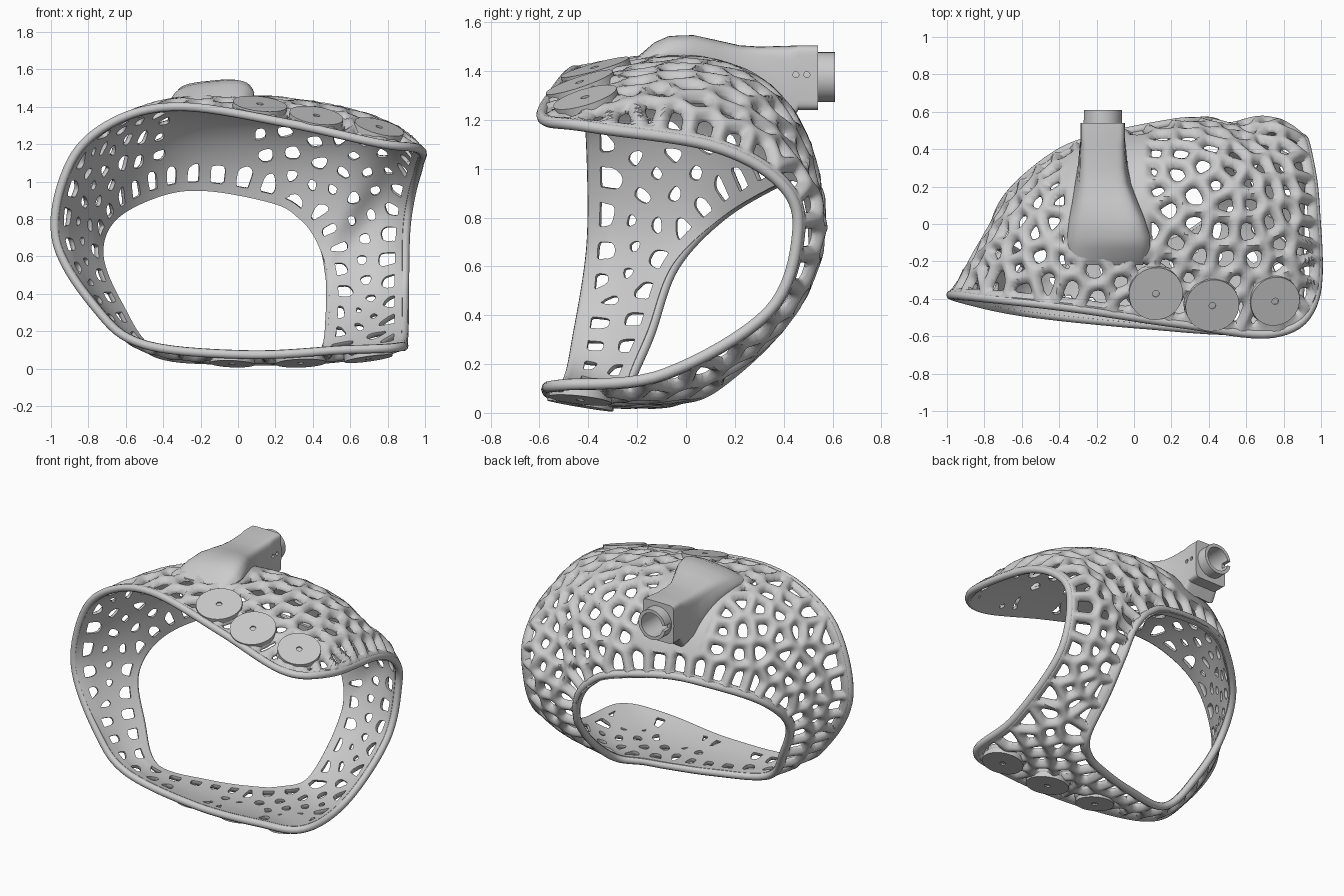
import bpy, bmesh, math, random
from mathutils import Vector, kdtree

if "Cube" in bpy.data.objects:
    bpy.data.objects.remove(bpy.data.objects["Cube"])

random.seed(4)

# Loops of the shell: front rim, middle, back opening
FRONT = [(-.5, -.48, .14), (-.75, -.44, .33), (-.965, -.39, .7), (-.885, -.39, 1.1), (-.65, -.41, 1.315),
         (-.3, -.45, 1.39), (.25, -.53, 1.305), (.75, -.58, 1.195), (.96, -.4, 1.165), (.96, .1, 1.09),
         (.92, .38, .94), (.89, .45, .74), (.885, .33, .42), (.88, -.1, .165), (.85, -.5, .125),
         (.55, -.565, .11), (.05, -.535, .085)]
MIDDLE = [(-.5, -.37, .11), (-.71, -.3, .32), (-.86, -.22, .67), (-.77, -.1, 1.02), (-.55, .08, 1.25),
          (-.25, .16, 1.375), (.22, .22, 1.39), (.57, .23, 1.325), (.73, .27, 1.215), (.75, .41, 1.06),
          (.72, .53, .88), (.7, .54, .69), (.7, .39, .37), (.68, -.01, .1), (.6, -.27, .07),
          (.38, -.33, .055), (-.03, -.355, .055)]
BACK = [(-.45, -.24, .1), (-.62, -.15, .33), (-.73, -.05, .6), (-.66, .15, .8), (-.4, .37, .93),
        (-.15, .46, .95), (.2, .53, .88), (.33, .54, .8), (.4, .54, .72), (.445, .52, .63),
        (.47, .49, .55), (.485, .44, .45), (.485, .3, .28), (.455, .1, .11), (.33, -.02, .07),
        (.19, -.08, .055), (-.1, -.165, .055)]
STEPS, NU = 25, 60
BAR, BUMP, INNER = .033, .03, .014


def closed_spline(pts):
    pts = [Vector(p) for p in pts]
    n, out = len(pts), []
    for i in range(n):
        a, b, c, d = (pts[(i + k) % n] for k in (-1, 0, 1, 2))
        for s in range(STEPS):
            t = s / STEPS
            out.append(.5 * (2 * b + (c - a) * t + (2 * a - 5 * b + 4 * c - d) * t * t
                             + (3 * b - a - 3 * c + d) * t ** 3))
    return out


def make_tree(pts):
    tree = kdtree.KDTree(len(pts))
    for i, p in enumerate(pts):
        tree.insert(p, i)
    tree.balance()
    return tree


def finish(name, bm, angle=40):
    me = bpy.data.meshes.new(name)
    bm.to_mesh(me)
    bm.free()
    ob = bpy.data.objects.new(name, me)
    bpy.context.collection.objects.link(ob)
    bpy.ops.object.select_all(action='DESELECT')
    ob.select_set(True)
    bpy.context.view_layer.objects.active = ob
    bpy.ops.object.shade_smooth_by_angle(angle=math.radians(angle))
    return ob


# Base surface grid lofted through the three loops, then evened out between the rims
cols = list(zip(closed_spline(FRONT), closed_spline(MIDDLE), closed_spline(BACK)))
NT, W = len(cols), NU + 1
P = []
for f, m, b in cols:
    for j in range(W):
        u = j / NU
        P.append(f * ((1 - u) * (1 - 2 * u)) + m * (4 * u * (1 - u)) + b * (u * (2 * u - 1)))
soft = [min(.5, 3 * (j / NU) * (1 - j / NU)) for j in range(W)]
for _ in range(70):
    P = [p.lerp((P[k - W] + P[(k + W) % (NT * W)]) / 2, soft[k % W]) for k, p in enumerate(P)]
N = []
for i in range(NT):
    for j in range(W):
        dt = P[(i + 1) % NT * W + j] - P[(i - 1) % NT * W + j]
        du = P[i * W + min(j + 1, NU)] - P[i * W + max(j - 1, 0)]
        N.append(dt.cross(du).normalized())
surface = make_tree(P)
border = make_tree([P[i * W + j] for i in range(NT) for j in (0, NU)])
edge_dist = [border.find(p)[2] for p in P]

# Evenly spread cell centres: farthest points, then relaxed
inside = [p for p, d in zip(P, edge_dist) if d > .05][::2]
seeds = [random.choice(inside)]
near = [9.0] * len(inside)
while True:
    s = seeds[-1]
    near = [min(d, (p - s).length_squared) for d, p in zip(near, inside)]
    far = max(near)
    if far < .106 ** 2:
        break
    seeds.append(inside[near.index(far)])
for _ in range(10):
    tree = make_tree(seeds)
    acc = [[Vector(), 0] for _ in seeds]
    for p in inside:
        k = tree.find(p)[1]
        acc[k][0] += p
        acc[k][1] += 1
    seeds = [surface.find(a / n)[0] if n else s for (a, n), s in zip(acc, seeds)]
cells = make_tree(seeds)

# Pad positions, snapped to the surface: x, y, z, radius
pads = []
for x, y, z, r in [(.12, -.38, 1.4, .145), (.43, -.43, 1.36, .145), (.76, -.42, 1.28, .135),
                   (.70, -.43, .07, .13), (.34, -.43, .06, .135), (-.03, -.41, .06, .12)]:
    co, k, _ = surface.find((x, y, z))
    pads.append((co, N[k], r))


def bar_distance(p, d):
    hits = cells.find_n(p, 6)
    s0, _, d0 = hits[0]
    total = sum(math.exp(-110 * (dk * dk - d0 * d0) / (2 * (sk - s0).length + 1e-6)) for sk, _, dk in hits[1:])
    g = min(-math.log(total + 1e-30) / 110, abs(d - .015))
    if p.z > 1.1:  # solid under the mount
        g = min(g, max(-.34 - p.x, p.x - .06, -.18 - p.y, p.y - .44))
    return max(0, min([g] + [(p - c).length - r * .8 for c, _, r in pads]))


G = [bar_distance(p, d) for p, d in zip(P, edge_dist)]

# Lattice shell: clip the holes, raise the bars outside, keep the inside smooth
bm = bmesh.new()
pairs, cuts = {}, {}


def shell_pair(p, n, g):
    h = BUMP * max(0, 1 - (g / BAR) ** 2)
    return bm.verts.new(p + n * h), bm.verts.new(p - n * INNER)


def grid_vert(i):
    if i not in pairs:
        pairs[i] = shell_pair(P[i], N[i], G[i])
    return pairs[i]


def cut_vert(a, b):
    key = (min(a, b), max(a, b))
    if key not in cuts:
        a, b = key
        t = min(.93, max(.07, (BAR - G[a]) / (G[b] - G[a])))
        cuts[key] = shell_pair(P[a].lerp(P[b], t), N[a].lerp(N[b], t), BAR)
    return cuts[key]


outer = []
for i in range(NT):
    k = (i + 1) % NT
    for j in range(NU):
        q = [i * W + j, k * W + j, k * W + j + 1, i * W + j + 1]
        if (P[q[0]] - P[q[2]]).length > (P[q[1]] - P[q[3]]).length:
            q = q[1:] + q[:1]
        for tri in (q[:3], [q[0], q[2], q[3]]):
            poly = []
            for a, b in zip(tri, tri[1:] + tri[:1]):
                if G[a] <= BAR:
                    poly.append(grid_vert(a))
                if (G[a] <= BAR) != (G[b] <= BAR):
                    poly.append(cut_vert(a, b))
            if len(poly) > 2:
                bm.faces.new([v[0] for v in poly])
                bm.faces.new([v[1] for v in reversed(poly)])
                outer.append(poly)
directed = {(a[0], b[0]): (a, b) for poly in outer for a, b in zip(poly, poly[1:] + poly[:1])}
for (a0, b0), (a, b) in directed.items():
    if (b0, a0) not in directed:
        bm.faces.new((b[0], a[0], a[1], b[1]))
finish("lattice_shell", bm, 50)

# Rounded rims along both openings
for name, j in (("front_rim", 0), ("back_rim", NU - 1)):
    cu = bpy.data.curves.new(name, 'CURVE')
    cu.dimensions, cu.bevel_depth, cu.bevel_resolution = '3D', .024, 3
    sp = cu.splines.new('POLY')
    ids = range(j, NT * W, 3 * W)
    sp.points.add(len(ids) - 1)
    sp.use_cyclic_u = True
    for pt, i in zip(sp.points, ids):
        pt.co = (*(P[i] + N[i] * .011), 1)
    bpy.context.collection.objects.link(bpy.data.objects.new(name, cu))


# Round parts: ring with a centre hole, lying along a direction
def ring(name, base, axis, r_in, r_out, height, n=40):
    bm = bmesh.new()
    rot = Vector(axis).to_track_quat('Z', 'Y').to_matrix()
    profile = [(r_in, 0), (r_out, 0), (r_out, height), (r_in, height)]
    rows = [[bm.verts.new(Vector(base) + rot @ Vector((r * math.cos(a), r * math.sin(a), z)))
             for r, z in profile] for a in (2 * math.pi * k / n for k in range(n))]
    for k in range(n):
        c, d = rows[k], rows[(k + 1) % n]
        for s in range(4):
            bm.faces.new((c[s], d[s], d[(s + 1) % 4], c[(s + 1) % 4]))
    bmesh.ops.recalc_face_normals(bm, faces=bm.faces)
    return finish(name, bm, 30)


for k, (co, n, r) in enumerate(pads):
    ring(f"round_pad_{k + 1}", co + n * .002, n, .018, r, .036)

# Mount: y, centre x, top half width, bottom half width, high z, squareness, tilt; skirt follows the shell
sections = [(.54, -.167, .118, .118, 1.505, 9, 0), (.46, -.167, .118, .118, 1.505, 9, 0),
            (.42, -.167, .118, .125, 1.503, 7, 0), (.3, -.167, .118, .14, 1.5, 6, 0),
            (.22, -.165, .12, .16, 1.505, 5, 0), (.12, -.155, .14, .19, 1.525, 4, .05),
            (.03, -.145, .165, .22, 1.54, 3.5, .1), (-.07, -.135, .175, .25, 1.535, 3, .12),
            (-.13, -.135, .165, .25, 1.51, 3, .1), (-.22, -.135, .14, .21, 1.44, 2.5, 0)]
flat = make_tree([Vector((p.x, p.y, 0)) if p.z > 1.17 else Vector((9, 9, 9)) for p in P])
bm = bmesh.new()
rows = []
for y, xc, wt, wb, z1, e, tilt in sections:
    row = []
    for k in range(32):
        c, s = math.cos(k * math.pi / 16), math.sin(k * math.pi / 16)
        sx, sz = (math.copysign(abs(v) ** (2 / e), v) for v in (c, s))
        x = xc + sx * (wb + (wt - wb) * (sz + 1) / 2)
        z0 = 1.24 if y > .43 else P[flat.find((x, y, 0))[1]].z
        row.append(bm.verts.new((x, y, z0 + (z1 + tilt * (x - xc) - z0) * (sz + 1) / 2)))
    rows.append(row)
for a, b in zip(rows, rows[1:]):
    for k in range(32):
        bm.faces.new((a[k], a[k - 1], b[k - 1], b[k]))
bm.faces.new(rows[0])
bm.faces.new(rows[-1])
bmesh.ops.recalc_face_normals(bm, faces=bm.faces)
mount = finish("mount_block", bm, 35)
sleeve = ring("mount_sleeve", (-.167, .43, 1.375), (0, 1, 0), .08, .102, .18, 48)


def cut(target, cutter):
    cutter.hide_render = True
    mod = target.modifiers.new("cut", 'BOOLEAN')
    mod.operation, mod.object = 'DIFFERENCE', cutter
    bpy.context.view_layer.objects.active = target
    bpy.ops.object.modifier_apply(modifier=mod.name)
    bpy.data.objects.remove(cutter)


def rod(r, depth, loc, rot):
    bpy.ops.mesh.primitive_cylinder_add(radius=r, depth=depth, location=loc, rotation=rot, vertices=32)
    return bpy.context.object


# Bore, screw holes and sleeve slot
cut(mount, rod(.095, .3, (-.167, .58, 1.375), (math.pi / 2, 0, 0)))
for y in (.45, .495):
    cut(mount, rod(.012, .14, (-.05, y, 1.385), (0, math.pi / 2, 0)))
bpy.ops.mesh.primitive_cube_add(size=1, location=(-.265, .6, 1.375))
bpy.context.object.scale = (.08, .09, .035)
cut(sleeve, bpy.context.object)
